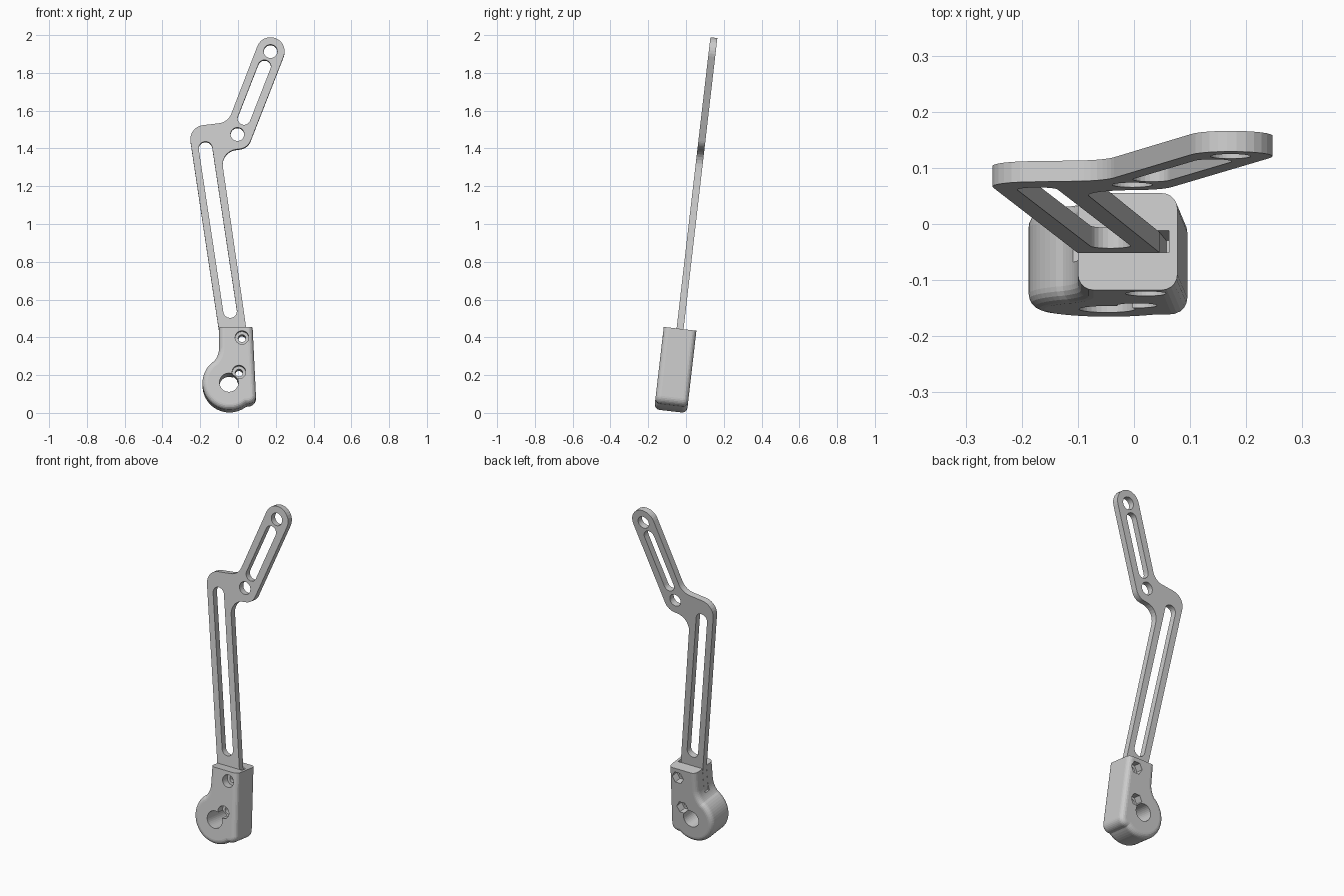
import bpy, bmesh
from math import sin, cos, tan, radians, pi, asin
from mathutils import Vector

if "Cube" in bpy.data.objects:
    bpy.data.objects.remove(bpy.data.objects["Cube"])

TILT = asin(0.1153)   # whole bracket leans back
Y0 = -0.083


def rounded(corners, seg=7):
    """Polygon outline from (x, v, radius) corners, each corner filleted."""
    out = []
    n = len(corners)
    for i, (x, v, r) in enumerate(corners):
        p = Vector((x, v))
        if r == 0:
            out.append(p)
            continue
        a = (Vector(corners[i - 1][:2]) - p).normalized()
        b = (Vector(corners[(i + 1) % n][:2]) - p).normalized()
        half = a.angle(b) / 2
        c = p + (a + b).normalized() * (r / sin(half))
        s = p + a * (r / tan(half)) - c
        e = p + b * (r / tan(half)) - c
        sweep = s.angle_signed(e)
        for k in range(seg + 1):
            t = -sweep * k / seg
            out.append(c + Vector((s.x * cos(t) - s.y * sin(t),
                                   s.x * sin(t) + s.y * cos(t))))
    return out


def arc(cx, cv, r, a0, a1, n):
    return [Vector((cx + r * cos(radians(a0 + (a1 - a0) * k / n)),
                    cv + r * sin(radians(a0 + (a1 - a0) * k / n)))) for k in range(n + 1)]


def circle(cx, cv, r, n=32):
    return arc(cx, cv, r, 0, 360, n)[:-1]


def slot(p, q, r):
    d = Vector(q) - Vector(p)
    a = Vector((1, 0)).angle_signed(d) * -180 / pi
    return arc(*q, r, a - 90, a + 90, 12) + arc(*p, r, a + 90, a + 270, 12)


def prism(name, outline, d0, d1):
    """Extrude an outline in the bracket plane from depth d0 to d1."""
    bm = bmesh.new()
    face = bm.faces.new([bm.verts.new((p[0], d0, p[1])) for p in outline])
    ext = bmesh.ops.extrude_face_region(bm, geom=[face])
    bmesh.ops.translate(bm, vec=(0, d1 - d0, 0),
                        verts=[g for g in ext["geom"] if isinstance(g, bmesh.types.BMVert)])
    bmesh.ops.recalc_face_normals(bm, faces=bm.faces)
    me = bpy.data.meshes.new(name)
    bm.to_mesh(me)
    bm.free()
    ob = bpy.data.objects.new(name, me)
    bpy.context.collection.objects.link(ob)
    return ob


def apply(ob, mod):
    bpy.context.view_layer.objects.active = ob
    bpy.ops.object.modifier_apply(modifier=mod.name)


def cut(ob, outline, d0, d1):
    cutter = prism("cutter", outline, d0, d1)
    cutter.hide_render = True
    m = ob.modifiers.new("cut", 'BOOLEAN')
    m.operation = 'DIFFERENCE'
    m.solver = 'EXACT'
    m.object = cutter
    apply(ob, m)
    bpy.data.objects.remove(cutter)


SCREWS = [(0.021, 0.392), (0.005, 0.208)]

# Flat cranked arm with lightening slots and pivot holes
T = 0.0185
arm = prism("cranked_arm", rounded([
    (-0.100, 0.30, 0), (-0.100, 0.43, 0), (-0.263, 1.522, 0.075),
    (-0.053, 1.547, 0.08), (0.129, 2.022, 0.0745), (0.269, 1.968, 0.0745),
    (0.052, 1.410, 0.07), (-0.092, 1.392, 0.08), (0.045, 0.44, 0), (0.058, 0.30, 0)]), -T, T)
for shape in (slot((-0.042, 0.54), (-0.172, 1.408), 0.036),
              slot((0.032, 1.567), (0.140, 1.845), 0.034),
              circle(-0.003, 1.483, 0.036), circle(0.172, 1.925, 0.036),
              circle(*SCREWS[0], 0.02)):
    cut(arm, shape, -0.1, 0.1)

# Thick clamp housing: round hub, concave neck, straight right side
H = 0.087
hub = arc(-0.045, 0.152, 0.143, 131, 308, 30)
neck = arc(-0.21, 0.34, 0.11, 0, -46, 9)[:-1]
outline = [(p.x, p.y, 0) for p in hub] + [
    (0.097, 0.043, 0.042), (0.072, 0.56, 0), (-0.10, 0.56, 0)]
outline += [(p.x, p.y, 0) for p in neck]
housing = prism("clamp_housing", rounded(outline), -H, H)
bev = housing.modifiers.new("round_edges", 'BEVEL')
bev.width = 0.028
bev.segments = 5
bev.limit_method = 'ANGLE'
bev.angle_limit = radians(80)
bev.use_clamp_overlap = False
apply(housing, bev)

# Square off the top, then open the pocket the arm slides into
cut(housing, [(-0.3, 0.448), (0.3, 0.448), (0.3, 0.8), (-0.3, 0.8)], -0.3, 0.3)
cut(housing, [(-0.2, 0.298), (0.066, 0.298), (0.058, 0.6), (-0.2, 0.6)], -T - 0.001, T + 0.001)

# Axle hole, counterbored screw holes in front, hex nut pockets behind
cut(housing, circle(-0.048, 0.152, 0.05), -0.2, 0.2)
for x, v in SCREWS:
    cut(housing, circle(x, v, 0.02, 24), -0.2, 0.2)
    cut(housing, circle(x, v, 0.036), -0.2, -H + 0.045)
    cut(housing, circle(x, v, 0.037, 6), H - 0.045, 0.2)

# Lean both parts back together
for ob in (arm, housing):
    ob.rotation_euler = (-TILT, 0, 0)
    ob.location = (0, Y0, 0)
